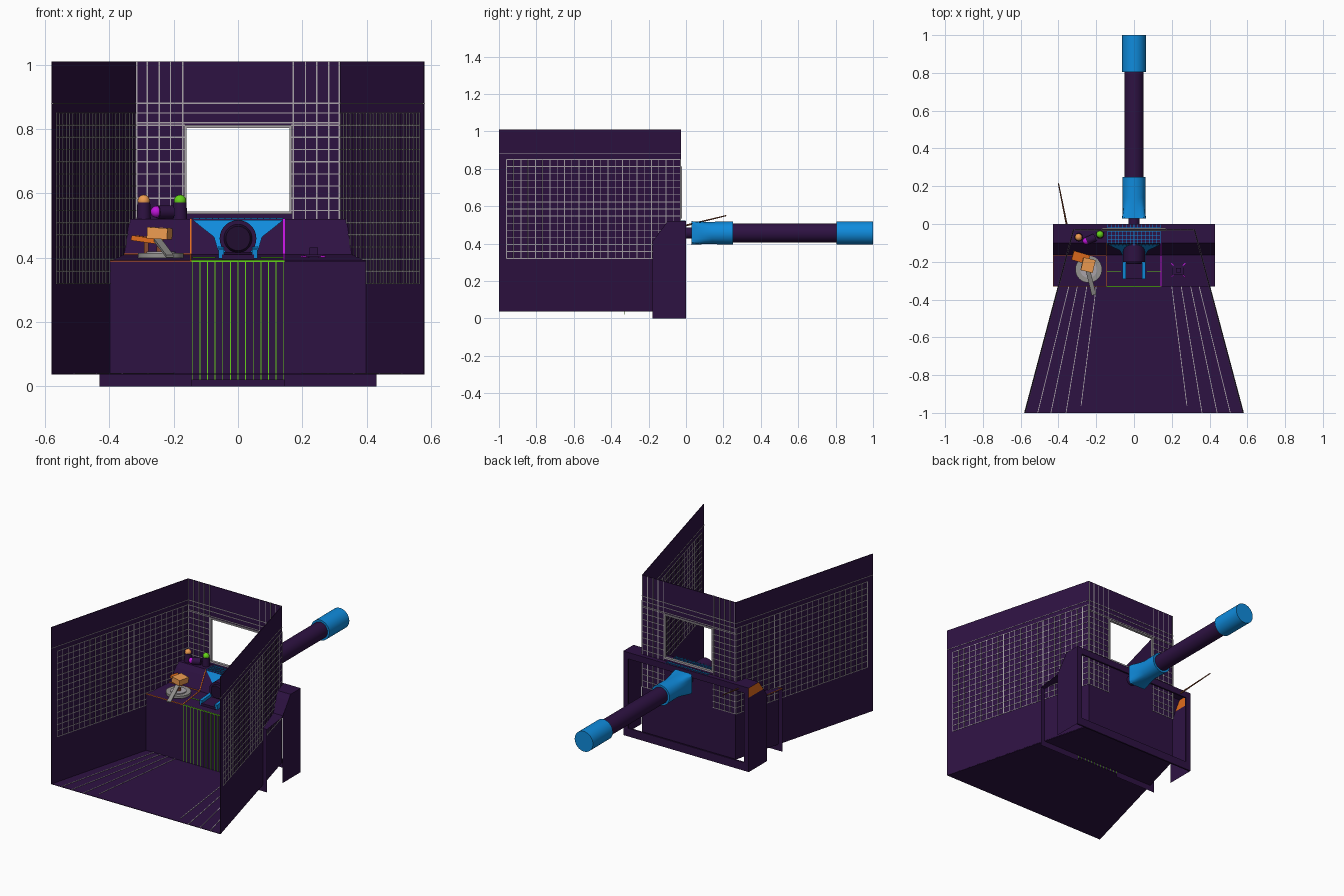
import bpy, bmesh, math
from mathutils import Vector as V, Matrix

if "Cube" in bpy.data.objects:
    bpy.data.objects.remove(bpy.data.objects["Cube"])

COL = dict(purple=(.027, .006, .055), line=(.40, .37, .40), blue=(.005, .26, .72), green=(.13, .65, .01),
           magenta=(.52, .007, .70), orange=(.75, .15, .012), peach=(.85, .33, .08), grey=(.30, .29, .28),
           brown=(.25, .07, .03), dark=(.015, .004, .03))
MATS = {}
for n, c in COL.items():
    MATS[n] = bpy.data.materials.new(n)
    MATS[n].diffuse_color = (*c, 1)


def finish(name, bm, col, smooth=False):
    me = bpy.data.meshes.new(name)
    bm.to_mesh(me)
    bm.free()
    ob = bpy.data.objects.new(name, me)
    bpy.context.collection.objects.link(ob)
    me.materials.append(MATS[col])
    if smooth:
        bpy.ops.object.select_all(action='DESELECT')
        ob.select_set(True)
        bpy.context.view_layer.objects.active = ob
        bpy.ops.object.shade_smooth_by_angle(angle=math.radians(35))
    return ob


def beams(name, items, col):
    """Boxes running a->b; w is the width across, h the size along up."""
    bm = bmesh.new()
    for a, b, w, h, up in items:
        a, b = V(a), V(b)
        x = (b - a).normalized()
        y = V(up).cross(x).normalized()
        z = x.cross(y)
        m = Matrix((x * (b - a).length, y * w, z * h)).transposed().to_4x4()
        bmesh.ops.create_cube(bm, size=1, matrix=Matrix.Translation((a + b) / 2) @ m)
    return finish(name, bm, col)


def polys(name, loops, col):
    bm = bmesh.new()
    for l in loops:
        bm.faces.new([bm.verts.new(p) for p in l])
    bmesh.ops.remove_doubles(bm, verts=bm.verts, dist=1e-5)
    return finish(name, bm, col)


def cyl(name, a, b, r1, r2, col, seg=32):
    a, b = V(a), V(b)
    m = Matrix.Translation((a + b) / 2) @ (b - a).to_track_quat('Z', 'Y').to_matrix().to_4x4()
    bm = bmesh.new()
    bmesh.ops.create_cone(bm, cap_ends=True, segments=seg, radius1=r1, radius2=r2, depth=(b - a).length, matrix=m)
    return finish(name, bm, col, True)


def ball(name, p, r, col):
    bm = bmesh.new()
    bmesh.ops.create_uvsphere(bm, u_segments=20, v_segments=12, radius=r, matrix=Matrix.Translation(p))
    return finish(name, bm, col, True)


Z, Y = (0, 0, 1), (0, 1, 0)
T, G = .004, .008          # wall thickness, grid depth
LO, HI = .04, 1.01

# Floor and its converging lines
floor = polys("floor", [[(-.58, -1, LO), (.58, -1, LO), (.32, -.03, LO), (-.32, -.03, LO)]], "purple")
floor.modifiers.new("thick", 'SOLIDIFY').thickness = .003
beams("floor_lines", [((s * x0, y0, LO + .001), (s * x1, -.33, LO + .001), .004, .003, Z) for s in (-1, 1)
      for x0, y0, x1 in ((.51, -1, .345), (.44, -1, .30), (.36, -1, .25), (.28, -.96, .20))], "line")

# Side walls with grid
rows = [.32 + i * .53 / 14 for i in range(15)]
for s, side in ((-1, "left"), (1, "right")):
    a, b = V((s * .578, -1, 0)), V((s * .32, -.03, 0))
    d = (b - a).normalized()
    mid = V((0, 0, (LO + HI) / 2))
    beams(side + "_wall", [(a + mid, b + mid, T, HI - LO, Z)], "purple")
    g = [(a.lerp(b, .04) + V((0, 0, z)), b + V((0, 0, z)), G, .004, Z) for z in rows]
    g.append((a + V((0, 0, .88)), b + V((0, 0, .88)), G, .003, Z))
    for i in range(25):
        p = a.lerp(b, .04 + .96 * i / 24)
        g.append((p + V((0, 0, .32)), p + V((0, 0, .85)), G, .004, d))
    beams(side + "_wall_grid", g, "line")

# Back wall with window opening
beams("back_wall", [((s * .165, -.03, (LO + HI) / 2), (s * .32, -.03, (LO + HI) / 2), T, HI - LO, Z) for s in (-1, 1)]
      + [((-.165, -.03, z), (.165, -.03, z), T, h, Z) for z, h in ((.91, .20), (.29, .50))], "purple")
g = [((-.32, -.03, z), (.32, -.03, z), G, .004, Z) for z in (.88, .85, .82)]
for s in (-1, 1):
    g += [((s * .165, -.03, z), (s * .32, -.03, z), G, .004, Z) for z in rows if z < .84]
    g += [((s * x, -.03, .32), (s * x, -.03, HI), G, .004, (1, 0, 0)) for x in (.172, .21, .245, .282, .315)]
beams("back_wall_grid", g, "line")
beams("window_frame", [((-.168, -.03, z), (.168, -.03, z), .016, .009, Z) for z in (.54, .808)]
      + [((s * .164, -.03, .54), (s * .164, -.03, .808), .016, .009, (1, 0, 0)) for s in (-1, 1)], "line")

# Console: three modules following one profile
prof = [(-.33, 0), (-.33, .39), (-.165, .41), (-.12, .49), (-.10, .52), (0, .52)]
for name, x0, x1, low in (("left", -.43, -.145, 0), ("middle", -.145, .145, .02), ("right", .145, .43, 0)):
    p = [(-.33, low)] + prof[1:]
    polys(name + "_console", [[(x0, *u), (x1, *u), (x1, *v), (x0, *v)] for u, v in zip(p, p[1:])], "purple")
# Console ends, the left one with an orange upper part
end = [(-.18, 0), (0, 0), (0, .52), (-.10, .52), (-.12, .49), (-.18, .41)]
polys("right_console_end", [[(.43, *p) for p in end]], "purple")
low = [(-.18, 0), (0, 0), (0, .46), (-.145, .46), (-.18, .41)]
top = [(0, .46), (0, .52), (-.10, .52), (-.12, .49), (-.145, .46)]
polys("left_console_end", [[(-.43, *p) for p in reversed(low)]], "purple")
polys("left_end_trim", [[(-.43, *p) for p in top]], "orange")
# Open frame behind the console
beams("back_frame", [((-.43, -.005, z), (.43, -.005, z), .01, h, Z) for z, h in ((.025, .05), (.50, .04))]
      + [((s * .413, -.005, 0), (s * .413, -.005, .52), .01, .034, (1, 0, 0)) for s in (-1, 1)], "purple")


def trim(name, x, col):
    pts = prof[1:]
    beams(name, [((x, *u), (x, *v), .005, .005, (0, -.7, .7)) for u, v in zip(pts, pts[1:-1])], col)


# Coloured trims along the modules
trim("orange_trim", -.147, "orange")
trim("magenta_trim", .143, "magenta")
beams("orange_edges", [((-.43, y, z), (-.145, y, z), .004, .004, Z) for y, z in ((-.33, .39), (-.165, .411))]
      + [((-.428, -.33, .39), (-.428, -.165, .411), .004, .004, Z)], "orange")
beams("green_stripes", [((i * .0237, -.331, .02), (i * .0237, -.331, .39), .003, .003, Y) for i in range(-6, 7)]
      + [((-.145, -.331, .39), (.145, -.331, .39), .004, .005, Z)]
      + [((s * .07, -.25, .401), (s * .142, -.25, .401), .004, .003, Z) for s in (-1, 1)], "green")

# Central viewer: blue backing plate, arms and dark eyepiece
polys("viewer_plate", [[(-.06, -.168, .415), (.06, -.168, .415), (.075, -.140, .465), (.142, -.108, .518),
                        (-.142, -.108, .518), (-.075, -.140, .465)]], "blue")
beams("viewer_arms", [((s * .052, -.29, .412), (s * .052, -.12, .425), .018, .03, Z) for s in (-1, 1)], "blue")
beams("viewer_base", [((0, -.29, .402), (0, -.14, .412), .10, .016, Z)], "purple")
cyl("eyepiece", (0, -.20, .46), (0, -.03, .46), .057, .057, "purple")
cyl("eyepiece_lens", (0, -.212, .46), (0, -.20, .46), .038, .044, "dark")
beams("top_grille", [((x, -.115, .522), (x, -.002, .522), .003, .004, Z) for x in [-.14 + i * .02 for i in range(15)]]
      + [((-.14, y, .522), (.14, y, .522), .003, .004, Z) for y in (-.10, -.08, -.06, -.04, -.02)], "blue")

# Barrel through the back: neck, square-to-round mount, tube and end sleeve
cyl("barrel_neck", (0, -.03, .457), (0, .04, .457), .03, .03, "purple")
bm = bmesh.new()
rings = []
for y, r, k in ((.03, .063, 1), (.06, .061, .8), (.10, .060, .35), (.14, .060, 0), (.25, .0625, 0)):
    ring = []
    for i in range(32):
        t = math.tau * (i + .5) / 32
        c, s = math.cos(t), math.sin(t)
        f = r * (1 - k + k / max(abs(c), abs(s)))
        ring.append(bm.verts.new((f * c, y, .457 + f * s)))
    rings.append(ring)
for p, q in zip(rings, rings[1:]):
    for i in range(32):
        bm.faces.new((p[i], p[i - 1], q[i - 1], q[i]))
bm.faces.new(rings[0])
bm.faces.new(rings[-1])
bmesh.ops.recalc_face_normals(bm, faces=bm.faces)
finish("barrel_mount", bm, "blue", True)
cyl("barrel_tube", (0, .24, .457), (0, .82, .457), .05, .05, "purple")
cyl("barrel_sleeve", (0, .805, .457), (0, 1, .457), .0625, .0625, "blue")

# Left module: turntable, pointer arm and orange blocks
cyl("turntable", (-.24, -.24, .400), (-.24, -.24, .415), .071, .071, "grey")
cyl("turntable_ring", (-.24, -.24, .415), (-.24, -.24, .420), .045, .045, "line")
cyl("turntable_hub", (-.24, -.24, .42), (-.24, -.24, .435), .014, .014, "brown")
beams("pointer_arm", [((-.25, -.22, .455), (-.212, -.375, .405), .024, .008, Z)], "grey")
beams("orange_grip", [((-.325, -.165, .462), (-.24, -.19, .450), .05, .016, Z)], "orange")
beams("orange_block", [((-.275, -.21, .478), (-.212, -.225, .474), .07, .035, Z)], "peach")
beams("grip_stem", [((-.285, -.18, .41), (-.285, -.18, .46), .015, .015, Y)], "brown")

# Thin needle sticking out behind
cyl("needle", (-.355, -.01, .495), (-.40, .215, .55), .005, .003, "brown", 8)

# Small flasks on the console top
for n, x, y, c in (("orange", -.293, -.07, "peach"), ("green", -.18, -.055, "green")):
    cyl(n + "_flask", (x, y, .52), (x, y, .572), .022, .020, "purple", 20)
    ball(n + "_flask_cap", (x, y, .577), .019, c)
cyl("magenta_flask", (-.25, -.09, .542), (-.205, -.07, .542), .021, .021, "purple", 20)
ball("magenta_flask_cap", (-.254, -.09, .543), .018, "magenta")

# Right module: small cross switch
beams("cross_mark", [((.235 + s * .015, -.245 + t * .015, .404), (.235 + s * .037, -.245 + t * .037, .404),
                      .005, .006, Z) for s in (-1, 1) for t in (-1, 1)], "magenta")
beams("switch_plate", [((.205, -.245, .406), (.265, -.245, .406), .05, .008, Z),
                       ((.222, -.245, .42), (.248, -.245, .42), .025, .025, Z)], "purple")

for m in bpy.data.materials:
    if m.users and not m.is_grease_pencil:
        m.use_nodes = True
        m.node_tree.nodes["Principled BSDF"].inputs["Base Color"].default_value = m.diffuse_color
